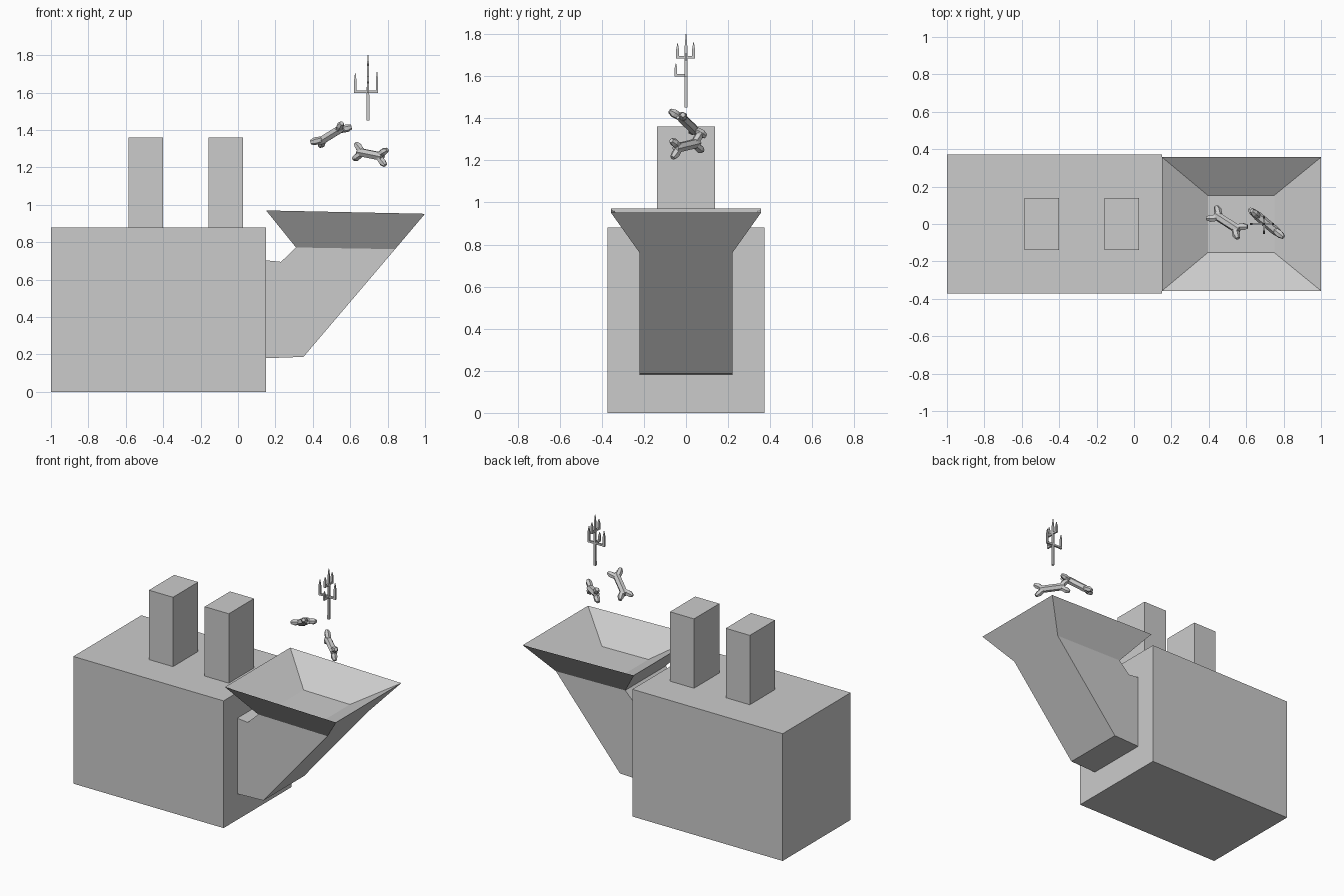
import bpy, bmesh
from mathutils import Vector

if "Cube" in bpy.data.objects:
    bpy.data.objects.remove(bpy.data.objects["Cube"])

grey = bpy.data.materials.new("plain grey")
grey.diffuse_color = (0.6, 0.6, 0.6, 1)
grey.use_nodes = True
grey.node_tree.nodes["Principled BSDF"].inputs["Base Color"].default_value = grey.diffuse_color


def finish(name, bm):
    bmesh.ops.recalc_face_normals(bm, faces=bm.faces[:])
    me = bpy.data.meshes.new(name)
    bm.to_mesh(me)
    bm.free()
    me.materials.append(grey)
    ob = bpy.data.objects.new(name, me)
    bpy.context.collection.objects.link(ob)
    return ob


def loft(bm, rings):
    """Join equal-sized rings of points and cap both ends."""
    vs = [[bm.verts.new(p) for p in r] for r in rings]
    n = len(vs[0])
    for a, b in zip(vs, vs[1:]):
        for i in range(n):
            j = (i + 1) % n
            bm.faces.new((a[i], a[j], b[j], b[i]))
    bm.faces.new(vs[0][::-1])
    bm.faces.new(vs[-1])


def rect(x0, x1, y, z0, z1):
    return [(x0, -y, z0), (x1, -y, z1), (x1, y, z1), (x0, y, z0)]


def box(name, x0, x1, y, z0, z1):
    bm = bmesh.new()
    loft(bm, [rect(x0, x1, y, z0, z0), rect(x0, x1, y, z1, z1)])
    return finish(name, bm)


def rod(bm, pts, radii, sides, up):
    """Straight-ish faceted rod through the points."""
    from math import cos, sin, tau
    pts = [Vector(p) for p in pts]
    d = (pts[-1] - pts[0]).normalized()
    u = (Vector(up) - d * d.dot(Vector(up))).normalized()
    v = d.cross(u)
    loft(bm, [[p + (u * cos(tau * (i + .5) / sides) + v * sin(tau * (i + .5) / sides)) * r
               for i in range(sides)] for p, r in zip(pts, radii)])


# furnace body and chimneys
box("furnace_body", -1, 0.15, 0.372, 0, 0.88)
for i, x in enumerate((-0.585, -0.158)):
    box(f"chimney_{i + 1}", x, x + 0.184, 0.138, 0.88, 1.36)

# feed chute: side profile extruded across y
profile = [(0.15, 0.18), (0.35, 0.187), (0.84, 0.763), (0.31, 0.772),
           (0.23, 0.695), (0.15, 0.703)]
bm = bmesh.new()
loft(bm, [[(x, y, z) for x, z in profile] for y in (-0.222, 0.222)])
finish("feed_chute", bm)

# hopper: flared outside, sharp rim, sloped inside down to a floor
bm = bmesh.new()
loft(bm, [rect(0.31, 0.84, 0.222, 0.772, 0.763),
          rect(0.15, 1.0, 0.357, 0.97, 0.952),
          rect(0.395, 0.75, 0.153, 0.82, 0.815)])
finish("hopper", bm)


# bones: faceted shaft with a pair of knobs at each end
def bone(name, centre, axis, flare):
    c, d, f = Vector(centre), Vector(axis).normalized(), Vector(flare)
    f = (f - d * d.dot(f)).normalized()
    bm = bmesh.new()
    rod(bm, [c - d * .085, c - d * .06, c + d * .06, c + d * .085],
        [.02, .024, .024, .02], 6, f)
    for s in (-1, 1):
        for t in (-1, 1):
            rod(bm, [c + d * s * l + f * t * w for l, w in
                     ((.06, .006), (.092, .03), (.112, .042))],
                [.018, .021, .012], 6, d.cross(f))
    finish(name, bm)


bone("bone_1", (0.4975, 0.008, 1.375), (0.155, -0.10, 0.095), (0.62, 0.74, -0.23))
bone("bone_2", (0.708, 0.004, 1.27), (0.15, -0.125, -0.03), (0.05, 0, 1))

# branching spike: pointed stem with upturned prongs
X = 0.695
bm = bmesh.new()
rod(bm, [(X, 0, 1.45), (X, 0, 1.74), (X, 0, 1.80)], [.010, .009, .002], 4, (1, 0, 0))
for dx, dy, z, h in ((-.068, 0, 1.605, .10), (.048, 0, 1.605, .105),
                     (0, -.048, 1.605, .055), (0, -.04, 1.69, .065), (0, .036, 1.69, .07)):
    rod(bm, [(X, 0, z), (X + dx, dy, z)], [.009, .009], 4, (0, 0, 1))
    rod(bm, [(X + dx, dy, z - .007), (X + dx, dy, z + h * .6), (X + dx, dy, z + h)],
        [.009, .009, .002], 4, (1, 0, 0))
finish("branching_spike", bm)
